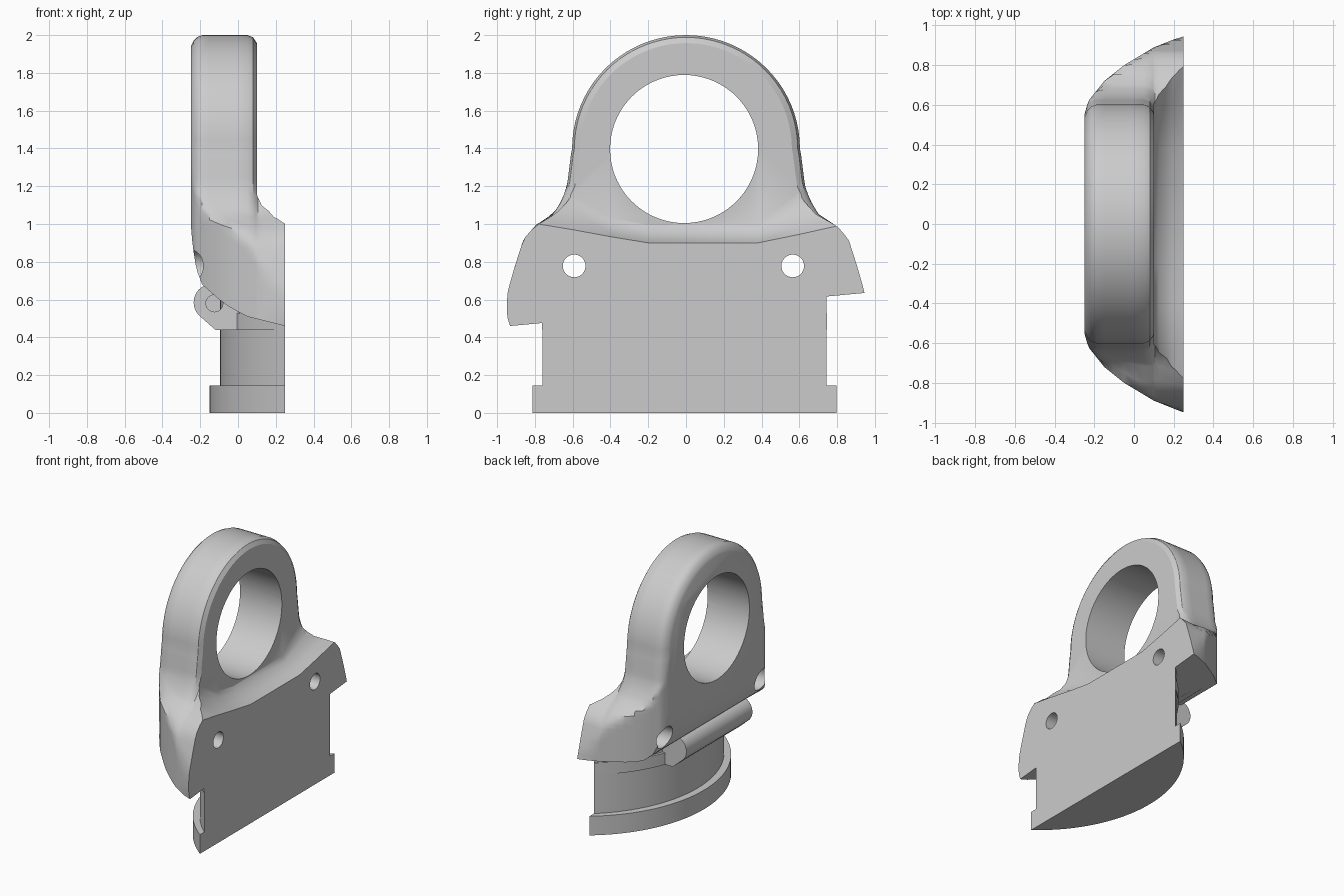
import bpy, bmesh, math

if "Cube" in bpy.data.objects:
    bpy.data.objects.remove(bpy.data.objects["Cube"])

mat = bpy.data.materials.new("plain_grey")
mat.diffuse_color = (0.6, 0.6, 0.6, 1)
mat.use_nodes = True
mat.node_tree.nodes["Principled BSDF"].inputs["Base Color"].default_value = mat.diffuse_color


def lerp(table, v):
    """Piecewise linear lookup in an ascending (key, value) table."""
    if v <= table[0][0]:
        return table[0][1]
    for (a, p), (b, q) in zip(table, table[1:]):
        if v <= b:
            return p + (q - p) * (v - a) / (b - a)
    return table[-1][1]


def loft(name, loops):
    """Closed solid through equal-length loops, capped at both ends."""
    bm = bmesh.new()
    rows = [[bm.verts.new(p) for p in loop] for loop in loops]
    n = len(rows[0])
    for a, b in zip(rows, rows[1:]):
        for i in range(n):
            j = (i + 1) % n
            bm.faces.new((a[i], a[j], b[j], b[i]))
    bm.faces.new(rows[0][::-1])
    bm.faces.new(rows[-1])
    bmesh.ops.recalc_face_normals(bm, faces=bm.faces)
    me = bpy.data.meshes.new(name)
    bm.to_mesh(me)
    bm.free()
    ob = bpy.data.objects.new(name, me)
    bpy.context.collection.objects.link(ob)
    me.materials.append(mat)
    return ob


def rod(name, axis, centre, r, lo, hi, n=48):
    """Cylinder along x or y."""
    ring = [(centre[0] + r * math.cos(2 * math.pi * i / n),
             centre[1] + r * math.sin(2 * math.pi * i / n)) for i in range(n)]
    if axis == 'x':
        return loft(name, [[(t, a, b) for a, b in ring] for t in (lo, hi)])
    return loft(name, [[(a, t, b) for a, b in ring] for t in (lo, hi)])


def cut(ob, cutters):
    for c in cutters:
        m = ob.modifiers.new("cut", 'BOOLEAN')
        m.operation, m.solver, m.object = 'DIFFERENCE', 'EXACT', c
    bpy.context.view_layer.update()
    me = bpy.data.meshes.new_from_object(
        ob.evaluated_get(bpy.context.evaluated_depsgraph_get()))
    ob.modifiers.clear()
    ob.data = me
    for c in cutters:
        bpy.data.objects.remove(c)


def smooth(ob, angle):
    bpy.ops.object.select_all(action='DESELECT')
    bpy.context.view_layer.objects.active = ob
    ob.select_set(True)
    bpy.ops.object.shade_smooth_by_angle(angle=math.radians(angle))


def segment(name, half, sag, z0, z1, n=40):
    """Circular segment with its chord on the flat face."""
    r = (half * half + sag * sag) / (2 * sag)
    cx, a = 0.25 - sag + r, math.asin(half / r)
    pts = [(cx - r * math.cos(-a + 2 * a * i / n),
            -0.008 + r * math.sin(-a + 2 * a * i / n)) for i in range(n + 1)]
    ob = loft(name, [[(x, y, z) for x, y in pts] for z in (z0, z1)])
    smooth(ob, 30)


# Ring bracket body: slices along x, each a rounded top with flared flanks
flank = [(0.455, 0.93), (0.52, 0.95), (0.64, 0.945), (0.78, 0.905), (0.92, 0.86),
         (1.0, 0.79), (1.04, 0.71), (1.12, 0.66), (1.2, 0.63), (1.4, 0.605)]
width = [(-0.25, 0.55), (-0.23, 0.62), (-0.15, 0.72), (-0.05, 0.80),
         (0.1, 0.89), (0.25, 0.95)]
under = [(-0.25, 1.0), (-0.24, 0.88), (-0.22, 0.76), (-0.19, 0.68),
         (-0.1, 0.6), (-0.03, 0.55), (0.05, 0.51), (0.25, 0.46)]
inset = [(-0.25, 0.06), (-0.235, 0.03), (-0.215, 0.01), (-0.19, 0.0),
         (0.05, 0.0), (0.08, 0.012), (0.105, 0.05), (0.13, 0.04), (0.25, 0.0)]


def body_slice(x, n=22, arc=40):
    d, w, low = lerp(inset, x), lerp(width, x), lerp(under, x)
    r = 0.603 - d

    def side(bottom):
        out = []
        for i in range(n):
            z = bottom + (1.4 - bottom) * i / n
            fade = d * min(1, max(0, (z - 0.9) / 0.3))
            out.append((min(lerp(flank, z) - fade, w), z))
        return out
    right = [(x, y, z) for y, z in side(max(low, 0.635))]
    left = [(x, -y, z) for y, z in side(low)]
    top = [(x, r * math.cos(math.pi * i / arc), 1.4 + r * math.sin(math.pi * i / arc) *
            (0.6 - d) / r) for i in range(arc + 1)]
    return right + top + left[::-1]


xs = [-0.25, -0.243, -0.235, -0.225, -0.215, -0.19, -0.15, -0.1, -0.05, 0.0,
      0.05, 0.08, 0.095, 0.105, 0.13, 0.19, 0.25]
body = loft("ring_bracket", [body_slice(x) for x in xs])

# Cutter for the sloping shoulder in front of the ring: y, plate edge, ring edge
shoulder = [(-1.1, 1.0, 1.3), (-0.78, 1.0, 1.26), (-0.6, 0.97, 1.15), (-0.4, 0.933, 1.03),
            (-0.2, 0.9, 0.995), (0.38, 0.9, 1.0), (0.6, 0.945, 1.15),
            (0.8, 0.99, 1.26), (1.1, 0.99, 1.3)]
slope = loft("shoulder_cutter", [
    [(0.1, y, 2.3), (0.1, y, b), (0.125, y, a + 0.6 * (b - a)), (0.19, y, a + 0.2 * (b - a)),
     (0.25, y, a), (0.6, y, a - 0.1), (0.6, y, 2.3)] for y, a, b in shoulder])
cutters = [slope, rod("ring_hole", 'x', (-0.01, 1.397), 0.392, -0.6, 0.6, 72)]
for y in (-0.592, 0.565):
    cutters.append(rod("bolt_hole", 'x', (y, 0.778), 0.06, -0.6, 0.6))
    cutters.append(rod("bolt_head_recess", 'x', (y, 0.778), 0.085, -0.6, -0.02))
cut(body, cutters)
smooth(body, 32)

# Curved foot: flange, neck and lip under the body
segment("foot_flange", 0.805, 0.40, 0.0, 0.145)
segment("foot_neck", 0.752, 0.345, 0.145, 0.70)
segment("foot_lip", 0.755, 0.368, 0.44, 0.53)

# Hinge barrel with a web joining it to the neck
barrel = [(-0.145 + 0.09 * math.cos(math.radians(a)), 0.585 + 0.095 * math.sin(math.radians(a)))
          for a in range(60, 226, 15)]
barrel += [(-0.12, 0.44), (0.08, 0.44), (0.08, 0.66)]
hinge = loft("hinge_barrel", [[(x, y, z) for x, z in barrel] for y in (-0.46, 0.33)])
cut(hinge, [rod("pin_hole", 'y', (-0.125, 0.58), 0.045, -0.6, 0.0, 24)])
smooth(hinge, 30)
